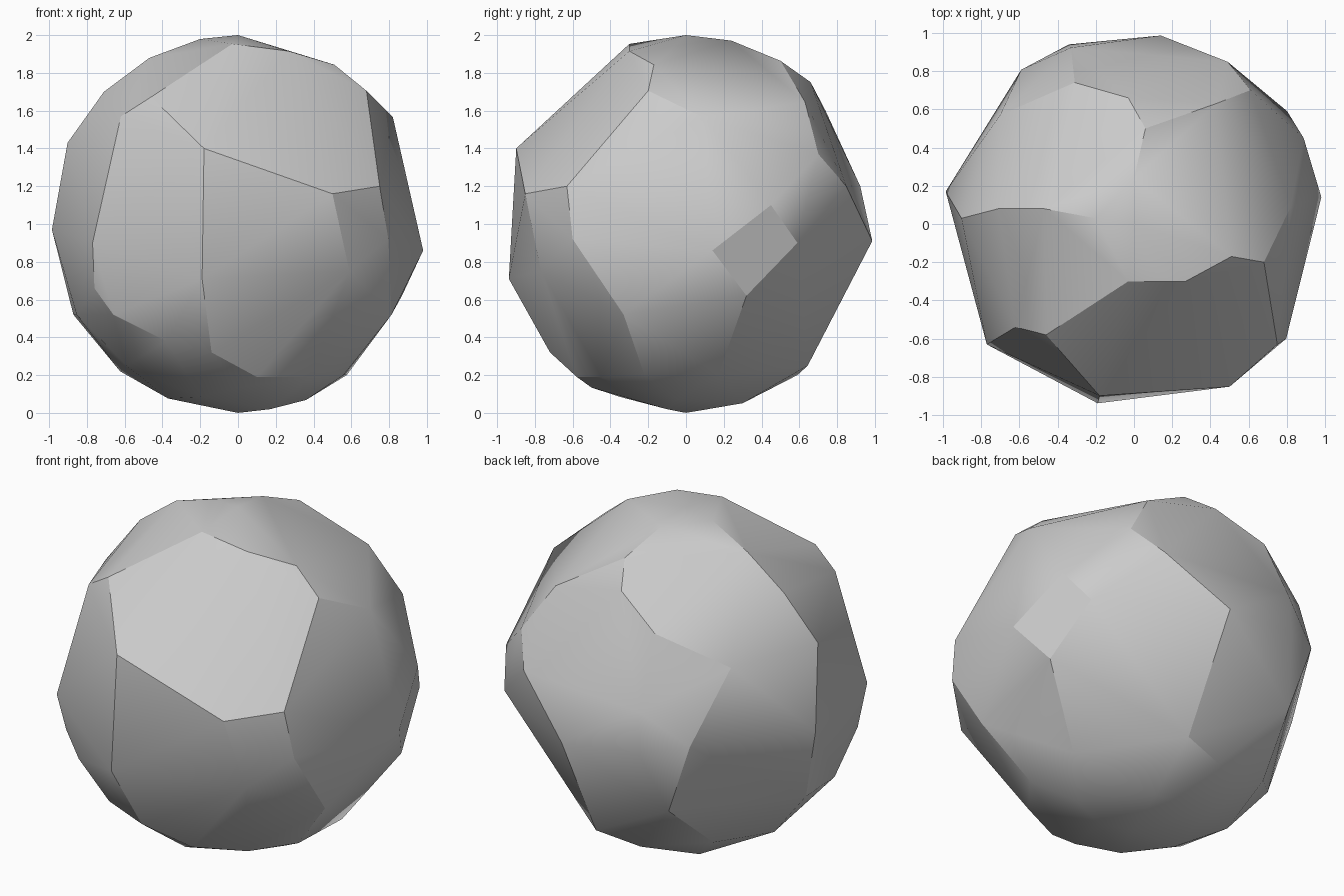
import bpy
import bmesh
import math
from mathutils import Vector

cube = bpy.data.objects.get("Cube")
if cube:
    bpy.data.objects.remove(cube, do_unlink=True)


def on_ball(first, second, axis, side):
    """Lift a flat pair of coordinates onto the unit ball along one axis."""
    depth = side * math.sqrt(max(0.0, 1 - first * first - second * second))
    point = [first, second]
    point.insert(axis, depth)
    return Vector(point)


# Corner points of the boulder, grouped by the side they sit on
X_AXIS, Y_AXIS, Z_AXIS = range(3)
corner_groups = [
    # front corners, given as x and z
    (Y_AXIS, -1, [(-.18, .4), (.5, .16), (.75, .2), (-.19, -.29), (.59, -.25),
                  (.1, -.81), (.38, -.81), (-.14, -.68), (-.38, -.62),
                  (-.66, -.48), (-.76, -.34), (-.77, -.1), (-.62, .57)]),
    # crown corners, given as x and y
    (Z_AXIS, 1, [(-.46, -.58), (-.03, -.3), (.27, -.3), (.51, -.17),
                 (.68, -.2), (.82, .09), (0, 0), (-.2, .03), (-.47, .08),
                 (-.71, .08), (.06, .5), (0, .24), (-.03, .66), (-.31, .74),
                 (.43, .63)]),
    # corners on the +x flank, given as y and z
    (X_AXIS, 1, [(-.6, -.08), (-.33, -.48), (.14, -.14), (.45, .1),
                 (.59, -.1), (.32, -.38), (.17, -.8), (-.22, -.8)]),
    # corners on the -x flank, given as y and z
    (X_AXIS, -1, [(.17, -.03), (.03, .43), (.1, -.48), (-.2, -.48),
                  (.05, -.78), (-.3, -.75)]),
    # back corners, given as x and z
    (Y_AXIS, 1, [(.14, -.09), (.49, .2), (.61, .37), (-.33, .2), (-.34, -.04),
                 (-.59, .01), (-.7, .43), (-.44, -.42), (.15, -.75),
                 (-.11, -.8)]),
    # underside corners, given as x and y
    (Z_AXIS, -1, [(0, 0), (-.37, -.1), (-.2, -.35), (.17, -.1), (.36, -.05),
                  (.1, .3), (-.52, .48), (-.3, .3), (0, -.5)]),
]

# Wrap the corners in a faceted skin
bm = bmesh.new()
for axis, side, pairs in corner_groups:
    for first, second in pairs:
        bm.verts.new(on_ball(first, second, axis, side) + Vector((0, 0, 1)))
bmesh.ops.convex_hull(bm, input=bm.verts[:], use_existing_faces=False)
bmesh.ops.delete(bm, geom=[v for v in bm.verts if not v.link_faces], context="VERTS")
bmesh.ops.recalc_face_normals(bm, faces=bm.faces[:])

mesh = bpy.data.meshes.new("boulder")
bm.to_mesh(mesh)
bm.free()
boulder = bpy.data.objects.new("boulder", mesh)
bpy.context.collection.objects.link(boulder)

# Plain stone colour
stone = bpy.data.materials.new("stone grey")
stone.use_nodes = True
grey = (.6, .6, .6, 1)
stone.diffuse_color = grey
stone.node_tree.nodes["Principled BSDF"].inputs["Base Color"].default_value = grey
mesh.materials.append(stone)

# Soft shading on the worn areas, crisp edges on the chipped ones
bpy.context.view_layer.objects.active = boulder
boulder.select_set(True)
bpy.ops.object.shade_smooth_by_angle(angle=math.radians(25))
